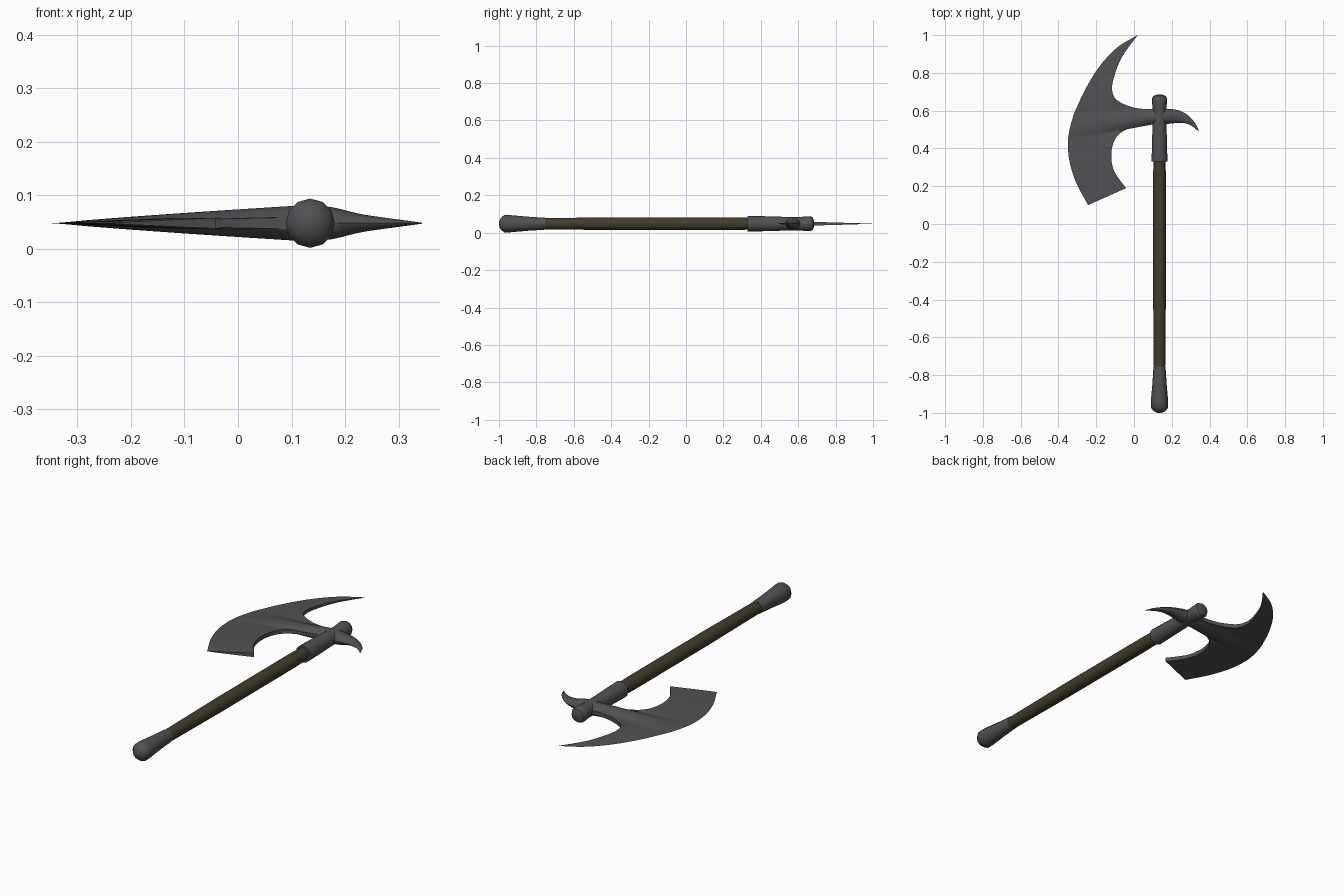
import bpy, bmesh, math
from mathutils import Vector

if "Cube" in bpy.data.objects:
    bpy.data.objects.remove(bpy.data.objects["Cube"])

CX, CZ = 0.135, 0.048      # handle axis


def material(name, rgb):
    m = bpy.data.materials.new(name)
    m.diffuse_color = (*rgb, 1)
    m.use_nodes = True
    m.node_tree.nodes["Principled BSDF"].inputs["Base Color"].default_value = m.diffuse_color
    return m


steel = material("dark steel", (0.083, 0.081, 0.087))
wood = material("dark wood", (0.056, 0.047, 0.023))


def finish(name, bm, mat, angle=40):
    bmesh.ops.remove_doubles(bm, verts=bm.verts, dist=0.0004)
    bmesh.ops.recalc_face_normals(bm, faces=bm.faces)
    me = bpy.data.meshes.new(name)
    bm.to_mesh(me)
    bm.free()
    ob = bpy.data.objects.new(name, me)
    bpy.context.collection.objects.link(ob)
    me.materials.append(mat)
    bpy.ops.object.select_all(action='DESELECT')
    ob.select_set(True)
    bpy.context.view_layer.objects.active = ob
    bpy.ops.object.shade_smooth_by_angle(angle=math.radians(angle))


def loft(name, rings, mat):
    bm = bmesh.new()
    rows = [[bm.verts.new(p) for p in r] for r in rings]
    n = len(rows[0])
    for a, b in zip(rows, rows[1:]):
        for i in range(n):
            j = (i + 1) % n
            bm.faces.new((a[i], a[j], b[j], b[i]))
    bm.faces.new(rows[0])
    bm.faces.new(rows[-1])
    finish(name, bm, mat)


def turned(name, profile, mat, sides=12):
    """Round part along the handle axis from (y, radius) pairs."""
    ang = [2 * math.pi * k / sides for k in range(sides)]
    loft(name, [[(CX + r * math.cos(a), y, CZ + r * math.sin(a)) for a in ang]
                for y, r in profile], mat)


def smooth(pts, steps=4):
    """Catmull-Rom resampling of a list of tuples."""
    p = [Vector(q) for q in pts]
    out = []
    for i in range(len(p) - 1):
        a, b, c, d = p[max(i - 1, 0)], p[i], p[i + 1], p[min(i + 2, len(p) - 1)]
        for k in range(steps):
            t = k / steps
            out.append(0.5 * (2 * b + (c - a) * t + (2 * a - 5 * b + 4 * c - d) * t * t
                              + (3 * b - a - 3 * c + d) * t ** 3))
    return out + [p[-1]]


# Handle, pommel and socket
turned("handle", [(-0.80, 0.030), (-0.35, 0.034), (0.25, 0.034), (0.36, 0.031)], wood)
turned("pommel", [(-0.755, 0.032), (-0.85, 0.038), (-0.94, 0.046), (-0.972, 0.046),
                  (-0.99, 0.032), (-1.0, 0.010)], steel)
turned("head_socket", [(0.33, 0.042), (0.42, 0.040), (0.52, 0.037), (0.61, 0.036),
                       (0.64, 0.039), (0.665, 0.040), (0.678, 0.033), (0.685, 0.014)],
       steel)

# Axe blade: cutting edge (x, y) and back contour (x, y, half thickness)
outer = smooth([(.02, 1, 0), (-.075, .945, 0), (-.145, .88, 0), (-.20, .81, 0),
                (-.24, .745, 0), (-.272, .685, 0), (-.295, .635, 0), (-.315, .59, 0),
                (-.328, .55, 0), (-.338, .515, 0), (-.345, .48, 0), (-.349, .45, 0),
                (-.35, .42, 0), (-.348, .38, 0), (-.343, .34, 0), (-.33, .285, 0),
                (-.30, .205, 0), (-.243, .10, 0)])
inner = smooth([(.02, 1, 0), (-.063, .885, .004), (-.105, .78, .007), (-.116, .71, .009),
                (-.095, .66, .010), (-.03, .625, .010), (.04, .61, .010),
                (.13, .607, .013), (.13, .59, .028), (.13, .57, .034), (.13, .55, .028),
                (.13, .533, .013), (.03, .52, .010), (-.048, .497, .010),
                (-.10, .45, .010), (-.12, .37, .010), (-.105, .28, .010),
                (-.042, .19, .010)])
bm = bmesh.new()
N = 8
sheets = []
for sign in (1, -1):
    grid = []
    for o, i in zip(outer, inner):
        row = []
        for k in range(N + 1):
            u = k / N
            p = o.lerp(i, u)
            row.append(bm.verts.new((p.x, p.y, CZ + sign * max(i.z, 0) * u ** 0.85)))
        grid.append(row)
    for a, b in zip(grid, grid[1:]):
        for k in range(N):
            bm.faces.new((a[k], a[k + 1], b[k + 1], b[k]))
    sheets.append(grid)
up, lo = sheets
for r in range(len(up) - 1):           # back rim
    bm.faces.new((up[r][N], up[r + 1][N], lo[r + 1][N], lo[r][N]))
for k in range(N):                     # heel face
    bm.faces.new((up[-1][k], up[-1][k + 1], lo[-1][k + 1], lo[-1][k]))
bmesh.ops.dissolve_degenerate(bm, dist=0.00005, edges=bm.edges)
finish("axe_blade", bm, steel)

# Curved back spike: (upper x, y), (lower x, y), half thickness
sections = [(.13, .608, .13, .532, .034), (.175, .610, .175, .530, .030),
            (.233, .603, .217, .534, .018), (.272, .585, .252, .536, .012),
            (.300, .563, .283, .530, .008), (.328, .528, .315, .513, .004),
            (.344, .490, .342, .490, .001)]
rings = []
for s in smooth(sections, 3):
    a, b = Vector((s[0], s[1], CZ)), Vector((s[2], s[3], CZ))
    m, h = (a + b) / 2, (a - b) / 2
    rings.append([m + h * math.cos(t) + Vector((0, 0, s[4] * math.sin(t)))
                  for t in [2 * math.pi * k / 12 for k in range(12)]])
loft("back_spike", rings, steel)
